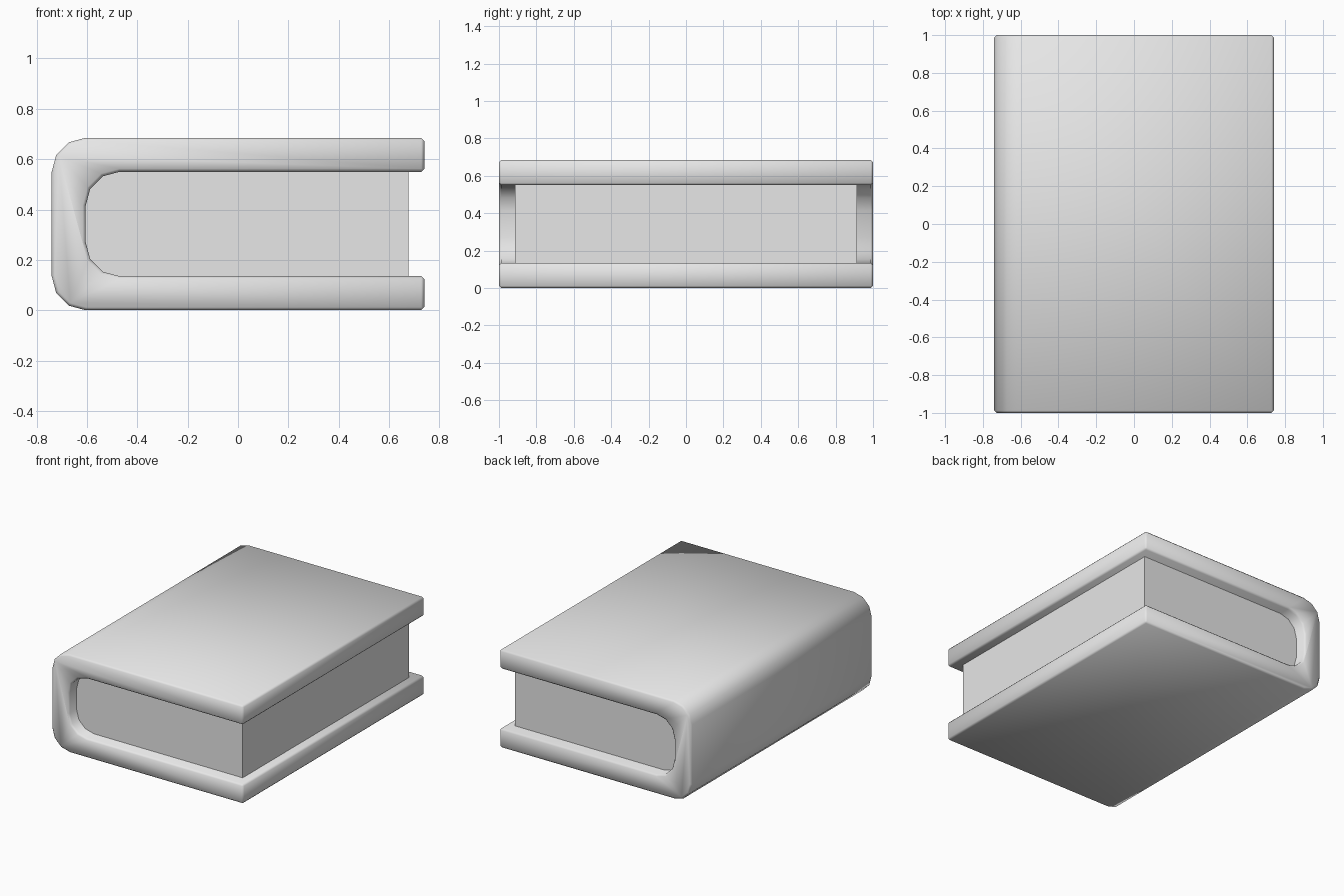
import bpy, bmesh
from math import sin, cos, pi, radians

if "Cube" in bpy.data.objects:
    bpy.data.objects.remove(bpy.data.objects["Cube"])

# Single plain colour
grey = bpy.data.materials.new("light_grey")
grey.use_nodes = True
grey.diffuse_color = (0.8, 0.8, 0.8, 1)
grey.node_tree.nodes["Principled BSDF"].inputs["Base Color"].default_value = (0.8, 0.8, 0.8, 1)

HALF_X, HALF_Y, HEIGHT, BOARD = 0.74, 1.0, 0.685, 0.135


def arc(cx, cz, r, start, end, steps=3):
    """Points along an arc in the XZ plane, angles in quarter turns."""
    angles = [(start + (end - start) * i / steps) * pi / 2 for i in range(steps + 1)]
    return [(cx + r * cos(a), cz + r * sin(a)) for a in angles]


def extrude_profile(name, profile, half_y, bevel=0.0):
    """Sweep an XZ outline along Y, bevelling its right-angled edges."""
    bm = bmesh.new()
    face = bm.faces.new([bm.verts.new((x, -half_y, z)) for x, z in profile])
    new = bmesh.ops.extrude_face_region(bm, geom=[face])["geom"]
    moved = [v for v in new if isinstance(v, bmesh.types.BMVert)]
    bmesh.ops.translate(bm, vec=(0, 2 * half_y, 0), verts=moved)
    bmesh.ops.recalc_face_normals(bm, faces=bm.faces[:])
    if bevel:
        sharp = [e for e in bm.edges if e.calc_face_angle() > radians(60)]
        bmesh.ops.bevel(bm, geom=sharp, offset=bevel, offset_type='OFFSET',
                        segments=1, profile=0.5, affect='EDGES')
    mesh = bpy.data.meshes.new(name)
    bm.to_mesh(mesh)
    bm.free()
    mesh.materials.append(grey)
    obj = bpy.data.objects.new(name, mesh)
    bpy.context.collection.objects.link(obj)
    bpy.ops.object.select_all(action='DESELECT')
    obj.select_set(True)
    bpy.context.view_layer.objects.active = obj
    bpy.ops.object.shade_smooth_by_angle(angle=radians(50))
    return obj


# Cover: two boards joined by a rounded spine
r = BOARD
outer_x, inner_x = -HALF_X + r, -HALF_X + 2 * r
outline = [(HALF_X, HEIGHT)]
outline += arc(outer_x, HEIGHT - r, r, 1, 2)
outline += arc(outer_x, r, r, 2, 3)
outline += [(HALF_X, 0), (HALF_X, BOARD)]
outline += arc(inner_x, 2 * r, r, 3, 2)
outline += arc(inner_x, HEIGHT - 2 * r, r, 2, 1)
outline += [(HALF_X, HEIGHT - BOARD)]
extrude_profile("cover", outline, HALF_Y, bevel=0.012)

# Page block, tucked into the spine
left, right = -HALF_X + BOARD - 0.01, 0.677
low, high = BOARD, HEIGHT - BOARD
extrude_profile("pages", [(left, low), (right, low), (right, high), (left, high)], 0.915)
